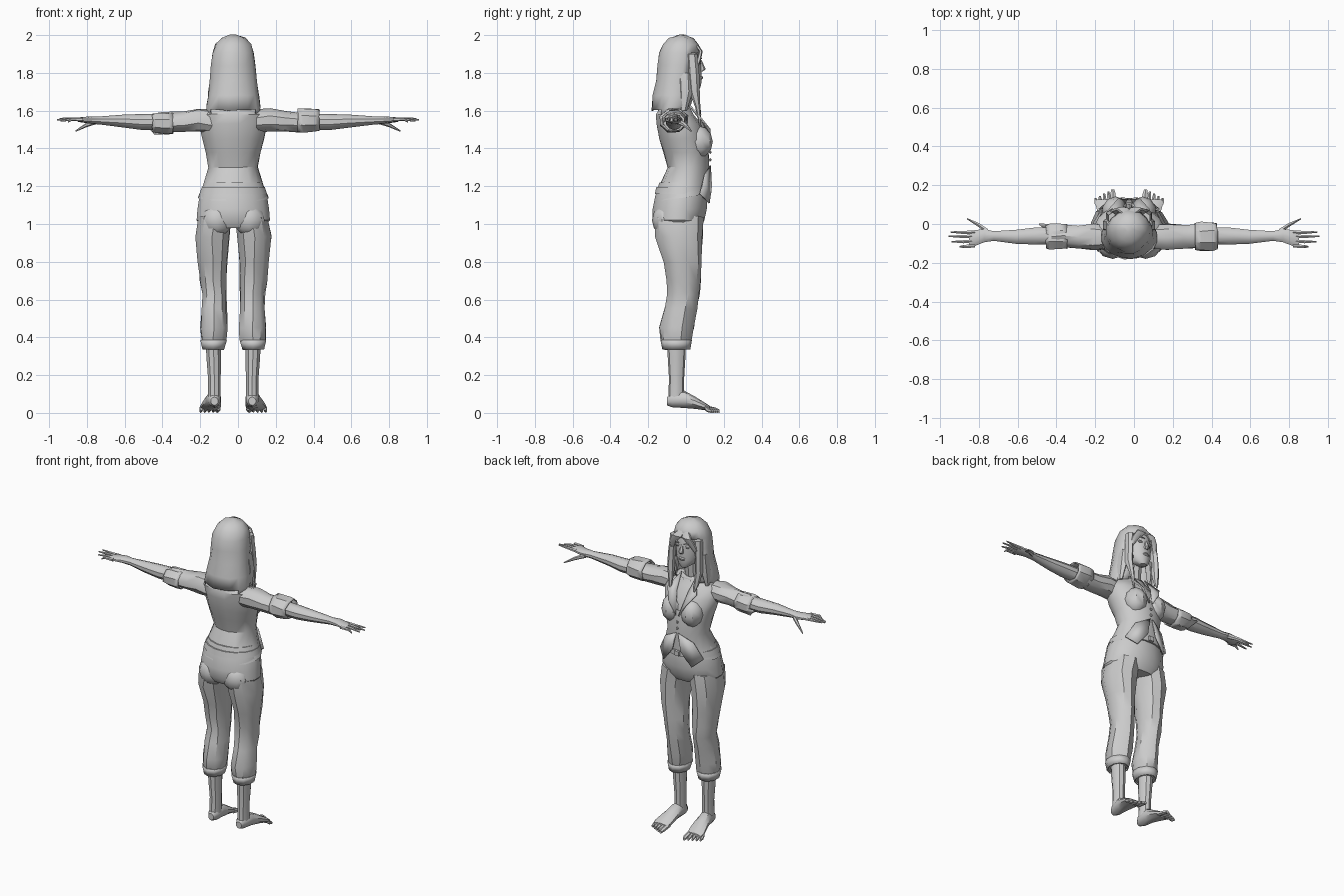
import bpy, bmesh, math, random
from mathutils import Vector

random.seed(4)
if "Cube" in bpy.data.objects:
    bpy.data.objects.remove(bpy.data.objects["Cube"])

GREY = bpy.data.materials.new("plain_grey")
GREY.use_nodes = True
GREY.diffuse_color = (0.6, 0.6, 0.6, 1)
GREY.node_tree.nodes["Principled BSDF"].inputs["Base Color"].default_value = (0.6, 0.6, 0.6, 1)

CX = -0.025                        # body centre line
X, Y, Z = Vector((1, 0, 0)), Vector((0, 1, 0)), Vector((0, 0, 1))
SIDES = ((1, "left"), (-1, "right"))


def finish(name, bm, angle=35, thick=0):
    bmesh.ops.recalc_face_normals(bm, faces=bm.faces)
    mesh = bpy.data.meshes.new(name)
    bm.to_mesh(mesh)
    bm.free()
    ob = bpy.data.objects.new(name, mesh)
    bpy.context.collection.objects.link(ob)
    mesh.materials.append(GREY)
    if thick:
        mod = ob.modifiers.new("thickness", 'SOLIDIFY')
        mod.thickness, mod.offset = thick, 0
    for o in bpy.context.selected_objects:
        o.select_set(False)
    ob.select_set(True)
    bpy.context.view_layer.objects.active = ob
    bpy.ops.object.shade_smooth_by_angle(angle=math.radians(angle))
    return ob


def loft(name, rings, u=X, v=Y, n=12, cut=None, thick=0, jitter=0, caps=True, power=1.0, angle=35):
    """Skin oval rings given as (x, y, z, half width, half depth, optional z drop at the back)."""
    bm = bmesh.new()
    loops = []
    for r in rings:
        loop = []
        for i in range(n):
            a = 2 * math.pi * (i + 0.5) / n
            c, s = math.cos(a), math.sin(a)
            c, s = (math.copysign(abs(k) ** power, k) for k in (c, s))
            p = Vector(r[:3]) + u * c * r[3] + v * s * r[4]
            if len(r) > 5:
                p.z += r[5] * s
            p += Vector([random.uniform(-jitter, jitter) for _ in range(3)])
            loop.append(bm.verts.new(p))
        loops.append(loop)
    for a, b in zip(loops, loops[1:]):
        for i in range(n):
            j = (i + 1) % n
            bm.faces.new((a[i], a[j], b[j], b[i]))
    if caps:
        bm.faces.new(loops[0])
        bm.faces.new(loops[-1])
    if cut:
        gone = [f for f in bm.faces if cut(f.calc_center_median())]
        bmesh.ops.delete(bm, geom=gone, context='FACES')
    return finish(name, bm, angle, thick)


def body(rings, grow=0):
    """Turn (z, y, half width, half depth[, tilt]) into centred rings."""
    return [(CX, r[1], r[0], r[2] + grow, r[3] + grow) + tuple(r[4:]) for r in rings]


def ball(name, loc, size, seg=10):
    bm = bmesh.new()
    bmesh.ops.create_uvsphere(bm, u_segments=seg, v_segments=seg // 2 + 1, radius=1)
    bmesh.ops.scale(bm, vec=size, verts=bm.verts)
    bmesh.ops.translate(bm, vec=loc, verts=bm.verts)
    return finish(name, bm)


def plate(name, pts, thick=0.008):
    bm = bmesh.new()
    bm.faces.new([bm.verts.new(p) for p in pts])
    bmesh.ops.triangulate(bm, faces=bm.faces)
    return finish(name, bm, 35, thick)


def arm_x(s, d):
    return s * d + CX * max(0, 1 - 1.2 * d)


# Torso: skin under an open-necked shirt
chest = [(1.10, -.025, .185, .142), (1.2, -.012, .163, .133), (1.3, .010, .132, .112),
         (1.38, 0, .148, .122), (1.45, -.018, .165, .128), (1.53, -.035, .185, .122),
         (1.58, -.058, .175, .102), (1.62, -.06, .12, .08), (1.65, -.055, .062, .058)]
loft("chest_skin", body(chest, -.008), n=16)
shirt = [(1.14, -.025, .188, .145, .02)] + chest[1:]
loft("shirt", body(shirt), n=16, caps=False, jitter=.003,
     cut=lambda c: c.y > 0 and abs(c.x - CX) < .05 and c.z > 1.46)
for s, side in SIDES:
    ball(side + "_bust", (CX + s * .07, .066, 1.435), (.07, .076, .085))
    plate(side + "_lapel", [(CX + s * a, b, c) for a, b, c in (
        (.055, 0, 1.65), (.04, .07, 1.56), (.01, .125, 1.42), (.06, .128, 1.5), (.105, .075, 1.565))])
    plate(side + "_shirt_tail", [(CX + s * a, b, c) for a, b, c in (
        (.008, .128, 1.31), (.1, .1, 1.26), (.155, .075, 1.16), (.1, .122, 1.11), (.03, .134, 1.2))])
loft("shirt_collar", body([(1.61, -.06, .105, .075, -.02), (1.66, -.055, .07, .065, -.03)]),
     caps=False, thick=.008)
for z in (1.34, 1.38):
    ball("shirt_button", (CX, .128, z), (.009, .006, .009), 8)

# Trousers, belt and legs
loft("trouser_hips", body([(1.22, -.018, .155, .125), (1.15, -.025, .182, .14),
                           (1.08, -.033, .193, .146), (1.02, -.04, .198, .140),
                           (.98, -.04, .165, .115)]), n=16)
loft("belt", body([(1.195, -.018, .17, .142), (1.16, -.022, .182, .146)]), n=16)
loft("belt_buckle", [(CX, .122, 1.178, .024, .022), (CX, .134, 1.178, .022, .02)], X, Z, 4)
leg = [(1.04, .095, -.04, .09, .13), (.93, .112, -.036, .093, .124), (.8, .11, -.018, .081, .098),
       (.7, .106, -.015, .073, .09), (.63, .102, -.014, .066, .085), (.55, .1, -.03, .067, .085),
       (.45, .1, -.05, .074, .088), (.39, .103, -.052, .07, .08), (.34, .107, -.051, .055, .068)]
shin = [(.37, .105, -.05, .043, .05), (.28, .103, -.05, .04, .046),
        (.18, .1, -.05, .035, .04), (.08, .1, -.052, .035, .042)]
foot = [(-.1, .1, .062, .02, .022), (-.075, .1, .07, .034, .04), (-.01, .104, .072, .04, .046),
        (.05, .112, .053, .05, .032), (.1, .12, .034, .056, .02), (.125, .122, .025, .05, .013)]
for s, side in SIDES:
    def at(rows):
        return [(CX + s * o, y, z, a, b) for z, o, y, a, b in rows]
    loft(side + "_trouser_leg", at(leg), n=10, jitter=.005)
    loft(side + "_trouser_hem", at([(.385, .104, -.052, .071, .08), (.335, .106, -.051, .057, .071)]),
         n=10, caps=False, thick=.006)
    ball(side + "_buttock", (CX + s * .085, -.105, 1.02), (.085, .075, .085))
    loft(side + "_shin", at(shin), n=10)
    loft(side + "_foot", [(CX + s * o, y, z, a, b) for y, o, z, a, b in foot], X, Z, 10)
    for i in range(5):             # toes, big one on the inside
        o, r = .08 + .022 * i, (.015 if i == 0 else .010)
        tip = .178 - .011 * i
        loft(f"{side}_toe_{i + 1}", [(CX + s * o, .1, .027, r, .014),
             (CX + s * (o + .003), tip - .02, .016, r, .012),
             (CX + s * (o + .005), tip, .009, r * .6, .009)], X, Z, 6)

# Arms: sleeve, rolled cuff, forearm, hand
sleeve = [(.12, -.068, 1.545, .065, .065), (.19, -.067, 1.55, .07, .063),
          (.27, -.066, 1.543, .062, .056), (.35, -.063, 1.538, .06, .053), (.41, -.063, 1.54, .057, .052)]
forearm = [(.36, -.062, 1.542, .046, .044), (.5, -.062, 1.54, .046, .042), (.6, -.066, 1.545, .038, .034),
           (.72, -.062, 1.548, .026, .022), (.77, -.06, 1.55, .036, .02), (.83, -.075, 1.552, .044, .014),
           (.85, -.077, 1.552, .038, .01)]
for s, side in SIDES:
    def out(rows, dz=0):
        return [(arm_x(s, d), y, z + dz, a, b) for d, y, z, a, b in rows]
    loft(side + "_sleeve", out(sleeve), Y, Z, 10, jitter=.004)
    loft(side + "_forearm", out(forearm), Y, Z, 10)
    grow = .006 if s > 0 else -.002
    loft(side + "_rolled_cuff", out([(.33, -.064, 1.55, .066 + grow, .056 + grow),
         (.36, -.064, 1.55, .07 + grow, .06 + grow), (.42, -.064, 1.55, .07 + grow, .056 + grow),
         (.44, -.064, 1.55, .062 + grow, .05 + grow)], 0 if s > 0 else -.018),
         Y, Z, 8, jitter=.004, caps=False, thick=.006)
    for i, (y, tip) in enumerate(((-.042, .945), (-.062, .957), (-.088, .94), (-.112, .90))):
        loft(f"{side}_finger_{i + 1}", out([(.82, y, 1.553, .011, .011),
             (.88, y * 1.04, 1.555, .009, .009), (tip, y * 1.08 + .004, 1.558 - .006 * i, .004, .004)]), Y, Z, 6)
    loft(side + "_thumb", out([(.75, -.04, 1.543, .016, .015), (.80, -.005, 1.525, .012, .012),
                               (.86, .027, 1.492, .004, .004)]), Y, Z, 6)
plate("right_sleeve_flap", [(arm_x(-1, .34), -.01, 1.52), (arm_x(-1, .48), .0, 1.53),
                            (arm_x(-1, .43), -.035, 1.475), (arm_x(-1, .33), -.04, 1.48)])

# Neck, head and face
loft("neck", body([(1.59, -.05, .055, .055), (1.67, -.035, .046, .046), (1.76, -.03, .05, .05)]), n=10)
loft("head", body([(1.715, .05, .022, .022), (1.735, .028, .05, .052), (1.77, .008, .07, .075),
                   (1.83, -.012, .082, .094), (1.89, -.02, .085, .1), (1.95, -.025, .07, .085),
                   (1.98, -.025, .03, .04)]), n=14)
loft("nose", body([(1.865, .076, .007, .008), (1.82, .086, .016, .018), (1.808, .08, .012, .01)]), n=6)
ball("lips", (CX, .078, 1.775), (.024, .012, .011), 8)
for s, side in SIDES:
    ball(side + "_eye", (CX + s * .034, .07, 1.855), (.017, .01, .009), 8)
    plate(side + "_eyebrow", [(CX + s * a, b, c) for a, b, c in (
        (.015, .085, 1.875), (.04, .077, 1.884), (.062, .062, 1.876), (.04, .08, 1.876))], .005)

# Hair: long cap open at the face, parted fringe and front locks
loft("hair", body([(1.555, -.075, .13, .09, .05), (1.62, -.068, .143, .112, .02), (1.68, -.06, .134, .115),
                   (1.76, -.047, .122, .112), (1.84, -.037, .117, .112), (1.905, -.033, .108, .107),
                   (1.95, -.028, .092, .092), (1.982, -.025, .06, .062), (1.997, -.022, .018, .018)]),
     n=16, thick=.006, jitter=.003,
     cut=lambda c: c.z < 1.57 or (c.z < 1.89 and c.y > -.01 and abs(c.x - CX) < .085))
for s, side in SIDES:
    def lock(name, rows, n=6):
        loft(f"{side}_{name}", [(CX + s * x, y, z, a, b) for x, y, z, a, b in rows], n=n)
    lock("fringe", ((.01, .05, 1.955, .02, .012), (.035, .078, 1.915, .035, .01),
                    (.07, .068, 1.87, .025, .012), (.092, .045, 1.81, .012, .012)))
    lock("front_lock", ((.085, .03, 1.90, .025, .03), (.097, .038, 1.8, .02, .032),
                        (.1, .045, 1.7, .022, .028), (.092, .062, 1.62, .016, .014),
                        (.088, .076, 1.55 - .03 * s, .004, .005)))
    lock("side_lock", ((.1, -.01, 1.8, .02, .04), (.112, -.005, 1.7, .025, .04),
                       (.12, -.015, 1.6, .012, .02)))
